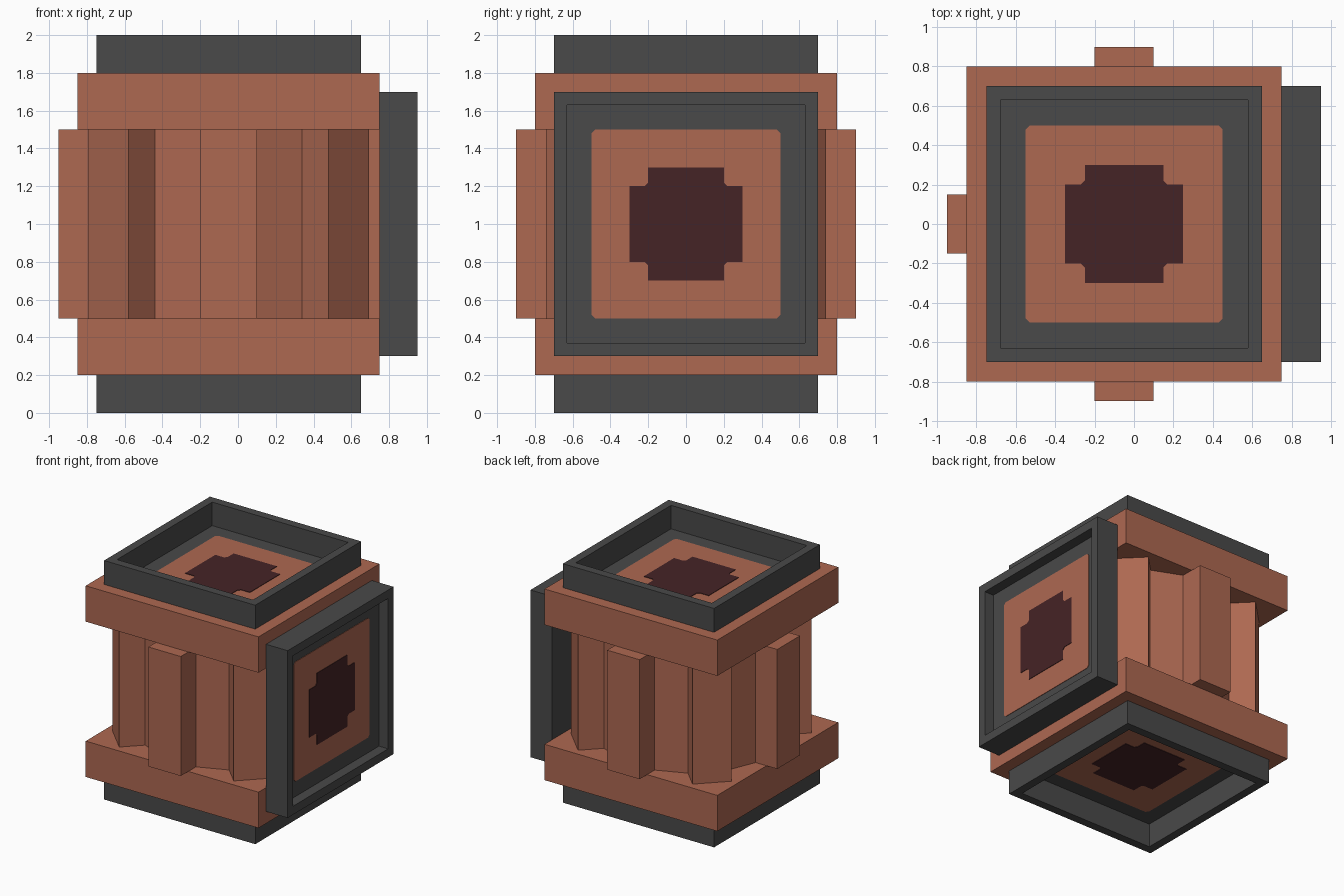
import bpy, bmesh, math
from mathutils import Matrix, Vector

if "Cube" in bpy.data.objects:
    bpy.data.objects.remove(bpy.data.objects["Cube"], do_unlink=True)

CX = -0.05  # the body sits off centre because only one side has a hatch


def material(name, color):
    mat = bpy.data.materials.new(name)
    mat.use_nodes = True
    mat.diffuse_color = (*color, 1)
    mat.node_tree.nodes["Principled BSDF"].inputs["Base Color"].default_value = (*color, 1)
    return mat


CLAY = material("terracotta", (0.42, 0.138, 0.083))
GREY = material("dark grey", (0.067, 0.067, 0.067))
MAROON = material("dark maroon", (0.06, 0.017, 0.019))


def finish(name, bm, mat, matrix):
    bm.transform(matrix)
    bmesh.ops.recalc_face_normals(bm, faces=bm.faces)
    mesh = bpy.data.meshes.new(name)
    bm.to_mesh(mesh)
    bm.free()
    mesh.materials.append(mat)
    obj = bpy.data.objects.new(name, mesh)
    bpy.context.collection.objects.link(obj)
    return obj


def prism(name, points, z0, z1, mat, matrix):
    bm = bmesh.new()
    face = bm.faces.new([bm.verts.new((x, y, z0)) for x, y in points])
    top = bmesh.ops.extrude_face_region(bm, geom=[face])["geom"]
    verts = [v for v in top if isinstance(v, bmesh.types.BMVert)]
    bmesh.ops.translate(bm, verts=verts, vec=(0, 0, z1 - z0))
    return finish(name, bm, mat, matrix)


def rect(x0, x1, y0, y1):
    return [(x0, y0), (x1, y0), (x1, y1), (x0, y1)]


def four_fold(corner):
    # repeat one corner's points around the centre in quarter turns
    pts = []
    for _ in range(4):
        pts += corner
        corner = [(-y, x) for x, y in corner]
    return pts


PANEL = four_fold([(0.5, 0.48), (0.48, 0.5)])
EMBLEM = four_fold([(0.3, 0.2), (0.22, 0.2), (0.2, 0.22), (0.2, 0.3)])


def hatch(side, matrix, floor):
    # square tray, its local z pointing outward
    bm = bmesh.new()
    bmesh.ops.create_cube(bm, size=1, matrix=Matrix.Translation((0, 0, 0.1))
                          @ Matrix.Diagonal((1.4, 1.4, 0.2, 1)))
    top = max(bm.faces, key=lambda f: f.calc_center_median().z)
    bmesh.ops.inset_region(bm, faces=[top], thickness=0.1)
    inner = bmesh.ops.extrude_face_region(bm, geom=[top])["geom"]
    verts = [v for v in inner if isinstance(v, bmesh.types.BMVert)]
    bmesh.ops.translate(bm, verts=verts, vec=(0, 0, floor - 0.2))
    if top.is_valid:
        bm.faces.remove(top)
    finish(side + "_hatch_frame", bm, GREY, matrix)
    # thin inlays on the tray floor
    prism(side + "_hatch_panel", PANEL, floor, floor + 0.004, CLAY, matrix)
    prism(side + "_hatch_emblem", EMBLEM, floor + 0.003, floor + 0.008, MAROON, matrix)


centre = Matrix.Translation((CX, 0, 0))

# end slabs
for name, z in (("lower_slab", 0.2), ("upper_slab", 1.5)):
    prism(name, rect(-0.8, 0.8, -0.8, 0.8), z, z + 0.3, CLAY, centre)

# eight-sided core and the ribs on its corners
turns = [i * math.pi / 4 for i in range(8)]
core = [(0.762 * math.cos(a), 0.762 * math.sin(a)) for a in turns]
prism("core", core, 0.5, 1.5, CLAY, centre)
for i, a in enumerate(turns):
    prism(f"rib_{i + 1}", rect(0.6, 0.9, -0.15, 0.15), 0.5, 1.5, CLAY,
          centre @ Matrix.Rotation(a, 4, 'Z'))

# hatches on the top, the bottom and one side
hatch("top", Matrix.Translation((CX, 0, 1.8)), 0.003)
hatch("bottom", Matrix.Translation((CX, 0, 0.2)) @ Matrix.Rotation(math.pi, 4, 'X'), 0.003)
hatch("left", Matrix.Translation((0.75, 0, 1)) @ Matrix.Rotation(math.pi / 2, 4, 'Y'), 0.115)
